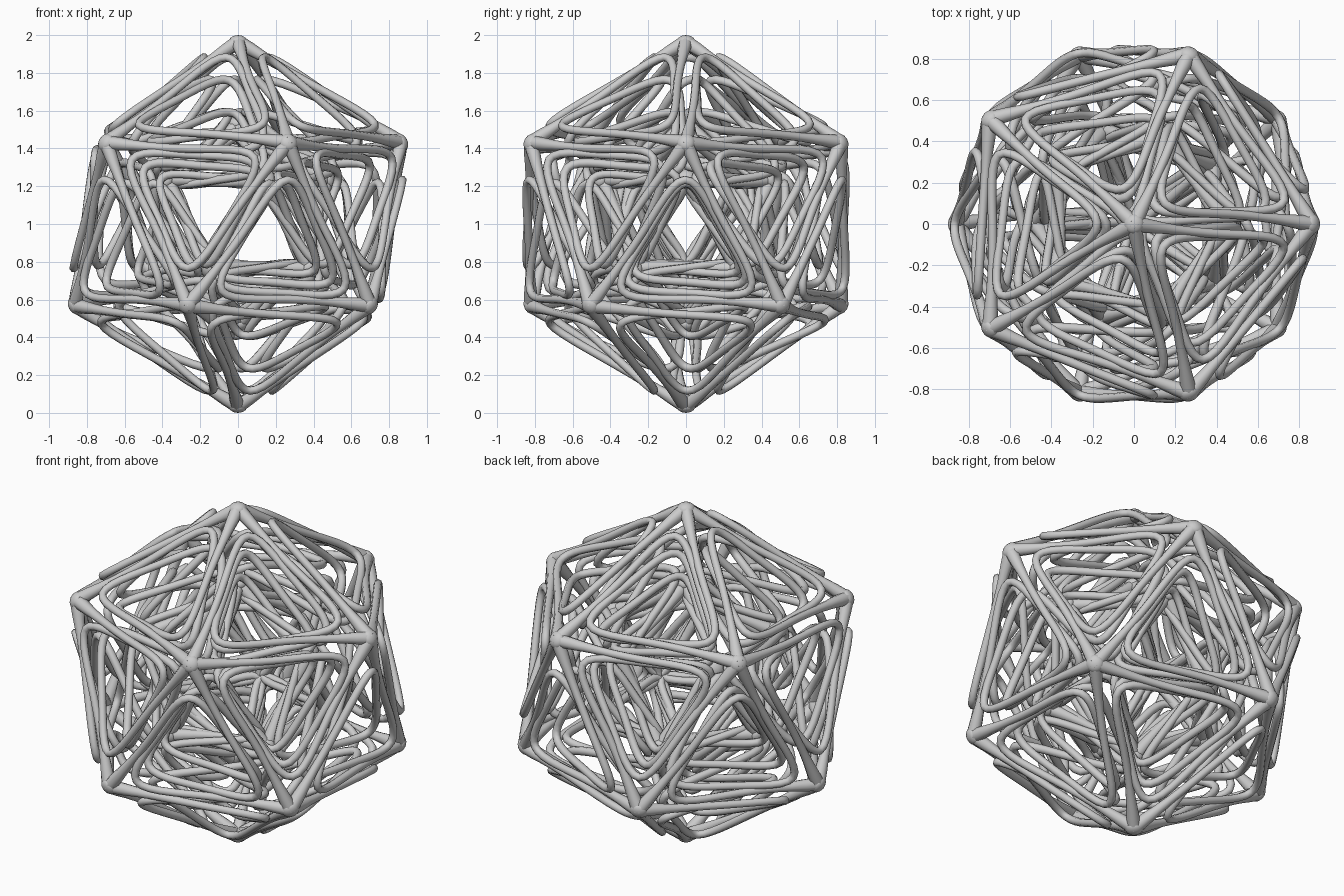
import bpy, math
from mathutils import Vector

if "Cube" in bpy.data.objects:
    bpy.data.objects.remove(bpy.data.objects["Cube"])

OUTER, INNER, SEGMENTS, STEPS = 0.965, 0.53, 5, 6
BULGE, PINCH = 1.0, 0.04        # tunnel mouths swell outward; sides drawn in at mid-edge
CENTRE = Vector((0, 0, 1))

# icosahedron corner directions: two poles and two rings of five
dirs = [Vector((0, 0, 1)), Vector((0, 0, -1))]
for z, start in ((1, 0), (-1, 36)):
    for k in range(5):
        a = math.radians(start + 72 * k)
        dirs.append(Vector((2 * math.cos(a), 2 * math.sin(a), z)) / math.sqrt(5))


def near(i, j):
    return (dirs[i] - dirs[j]).length < 1.1


faces = [(i, j, k) for i in range(12) for j in range(i + 1, 12) for k in range(j + 1, 12)
         if near(i, j) and near(j, k) and near(i, k)]


def bspline(p, t):
    a, b, c, d = p
    return (a * (1 - t) ** 3 + b * (3 * t**3 - 6 * t**2 + 4)
            + c * (-3 * t**3 + 3 * t**2 + 3 * t + 1) + d * t**3) / 6


def strand_path(face, start):
    # steps to the next corner of the face along a tunnel that swells out, then sinks inward
    mid = sum((dirs[v] for v in face), Vector()) / 3
    axis = mid.normalized()
    corners = []
    for s in range(SEGMENTS + 1):
        t = s / SEGMENTS
        w = OUTER + (INNER - OUTER) * t
        blend = 3 * t**2 - 2 * t**3
        h = mid.length * (OUTER + (INNER - OUTER) * blend)
        h += BULGE * (t * (1 - t) ** 2 - t**2 * (1 - t))
        corners.append(axis * h + (dirs[face[(start + s) % 3]] - mid) * w)
    ctrl = [corners[0]]
    for a, b in zip(corners, corners[1:]):
        m = (a + b) / 2
        inward = m - axis * m.dot(axis)
        ctrl += [m - inward.normalized() * PINCH, b]
    ctrl = [2 * ctrl[0] - ctrl[1]] + ctrl + [2 * ctrl[-1] - ctrl[-2]]
    n = len(ctrl) - 3
    pts = [bspline(ctrl[s:s + 4], k / STEPS) for s in range(n) for k in range(STEPS)]
    return pts + [bspline(ctrl[-4:], 1)]


# spiral strands: three per face, clockwise seen from outside
cu = bpy.data.curves.new("spiral_strands", 'CURVE')
cu.dimensions = '3D'
cu.bevel_depth = 0.022
cu.bevel_resolution = 2
cu.use_fill_caps = True
for i, j, k in faces:
    n = (dirs[j] - dirs[i]).cross(dirs[k] - dirs[i])
    face = (i, k, j) if n.dot(dirs[i]) > 0 else (i, j, k)
    for start in range(3):
        pts = strand_path(face, start)
        sp = cu.splines.new('POLY')
        sp.points.add(len(pts) - 1)
        ends = (pts[0], pts[-1])
        for q, p in zip(sp.points, pts):
            q.co = (*(p + CENTRE), 1)
            d = min((p - e).length for e in ends)
            q.radius = 1 + 0.75 * math.exp(-(d / 0.16) ** 2)   # flare into the star hubs
        sp.use_smooth = True
strands = bpy.data.objects.new("spiral_strands", cu)
bpy.context.collection.objects.link(strands)

# hubs where five strands meet, on the outer and inner shells
for name, r, size in (("outer_hub", OUTER, 0.035), ("inner_hub", INNER, 0.04)):
    for d in dirs:
        bpy.ops.mesh.primitive_uv_sphere_add(segments=16, ring_count=10, radius=1,
                                             location=CENTRE + d * r)
        hub = bpy.context.object
        hub.name = name
        hub.rotation_euler = d.to_track_quat('Z', 'Y').to_euler()
        hub.scale = (size * 1.4, size * 1.4, size)
        bpy.ops.object.shade_smooth()
